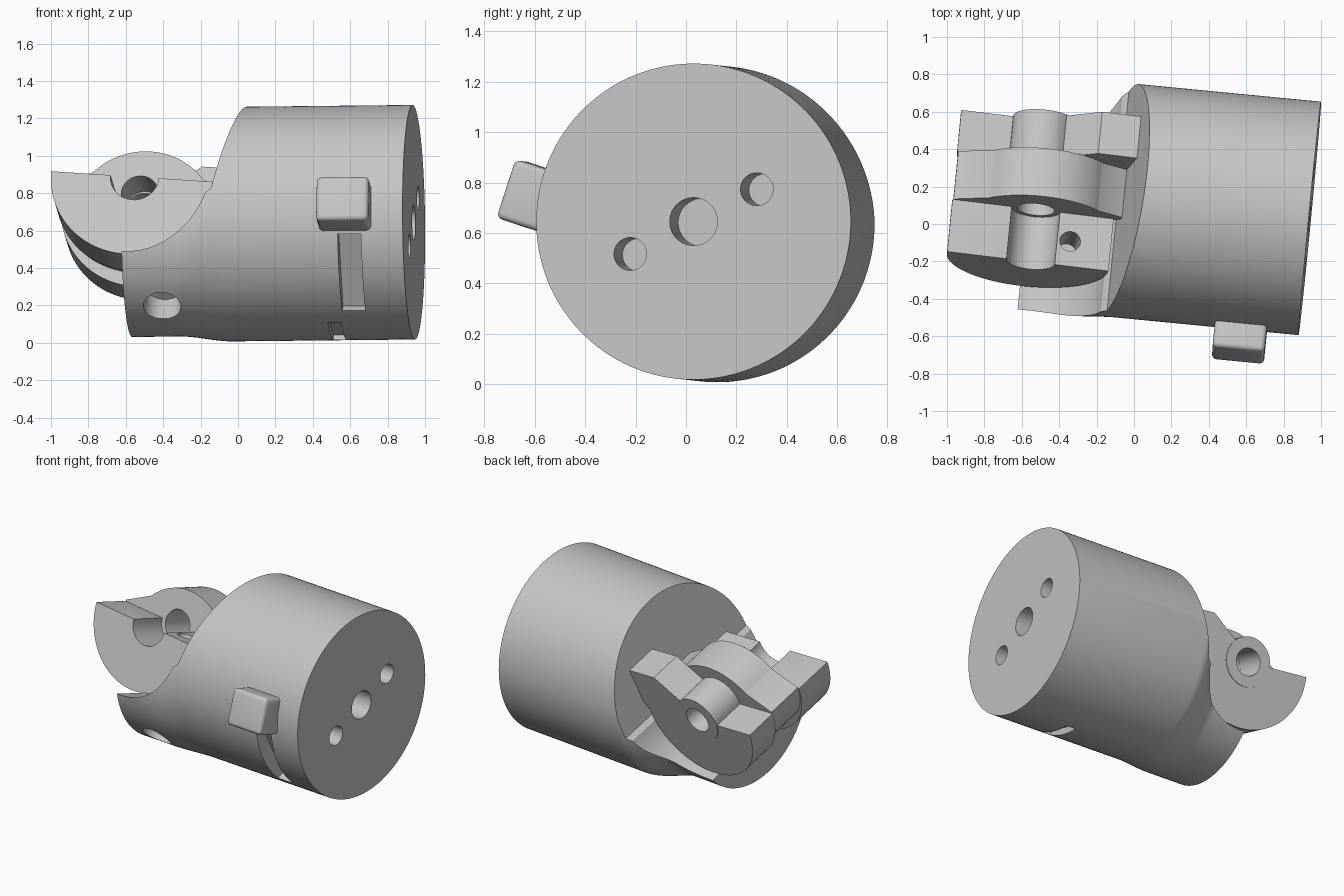
import bpy, bmesh, math
from mathutils import Matrix, Vector

if "Cube" in bpy.data.objects:
    bpy.data.objects.remove(bpy.data.objects["Cube"])

# Local frame: origin at the flat end centre, X along the shank, Z rolled "up"
D = math.radians
FRAME = (Matrix.Translation((0.94, 0.03, 0.645)) @ Matrix.Rotation(D(-5.5), 4, 'Z')
         @ Matrix.Rotation(D(-0.6), 4, 'Y') @ Matrix.Rotation(D(-18), 4, 'X'))
# Jaw frame: centre of the cross hole, pitched slightly
JAW = Matrix.Translation((-1.476, 0, 0.132)) @ Matrix.Rotation(D(4.5), 4, 'Y')

steel = bpy.data.materials.new("steel grey")
steel.diffuse_color = (0.56, 0.56, 0.56, 1)
steel.use_nodes = True
steel.node_tree.nodes["Principled BSDF"].inputs["Base Color"].default_value = steel.diffuse_color


def make(name, bm, mat=Matrix()):
    bmesh.ops.transform(bm, matrix=FRAME @ mat, verts=bm.verts)
    bmesh.ops.recalc_face_normals(bm, faces=bm.faces)
    me = bpy.data.meshes.new(name)
    bm.to_mesh(me)
    bm.free()
    ob = bpy.data.objects.new(name, me)
    bpy.context.collection.objects.link(ob)
    me.materials.append(steel)
    return ob


def loft(name, rings, mat=Matrix()):
    """Skin a list of equal-length point rings and cap both ends."""
    bm = bmesh.new()
    vs = [[bm.verts.new(p) for p in ring] for ring in rings]
    bm.faces.new(vs[0])
    bm.faces.new(vs[-1][::-1])
    n = len(vs[0])
    for a, b in zip(vs, vs[1:]):
        for i in range(n):
            j = (i + 1) % n
            bm.faces.new((a[i], b[i], b[j], a[j]))
    return make(name, bm, mat)


def prism(name, pts, a, b, mat=Matrix()):
    """Extrude an (x, z) profile along Y."""
    return loft(name, [[(x, t, z) for x, z in pts] for t in (a, b)], mat)


def rod(name, start, end, r, mat=Matrix(), seg=48):
    s, e = Vector(start), Vector(end)
    bm = bmesh.new()
    bmesh.ops.create_cone(bm, cap_ends=True, segments=seg, radius1=r, radius2=r,
                          depth=(e - s).length)
    rot = (e - s).to_track_quat('Z', 'Y').to_matrix().to_4x4()
    return make(name, bm, mat @ Matrix.Translation((s + e) / 2) @ rot)


def box(name, centre, size, roll=0):
    bm = bmesh.new()
    bmesh.ops.create_cube(bm, size=1)
    bmesh.ops.scale(bm, vec=size, verts=bm.verts)
    bmesh.ops.translate(bm, vec=centre, verts=bm.verts)
    return make(name, bm, Matrix.Rotation(D(roll), 4, 'X'))


def apply(ob, mod):
    bpy.context.view_layer.objects.active = ob
    bpy.ops.object.modifier_apply(modifier=mod.name)


def boolean(ob, other, op='DIFFERENCE'):
    m = ob.modifiers.new("bool", 'BOOLEAN')
    m.operation, m.solver, m.object = op, 'EXACT', other
    apply(ob, m)
    bpy.data.objects.remove(other, do_unlink=True)


def arc(cx, cz, rx, rz, a0, a1, n=32):
    return [(cx + rx * math.cos(D(a0 + (a1 - a0) * i / n)),
             cz + rz * math.sin(D(a0 + (a1 - a0) * i / n))) for i in range(n + 1)]


# Shank body: round bar blending into a slimmer, offset nose
def section(x, t):
    r = 0.627 - 0.082 * t
    return [(x, y, z) for y, z in arc(-0.075 * t, -0.08 * t, r, r, 0, 360, 128)[:-1]]


blend = [(-0.98 - 0.27 * i / 12, (i / 12) ** 2 * (3 - 2 * i / 12)) for i in range(13)]
body = loft("shank_body", [section(x, t) for x, t in [(0, 0)] + blend + [(-1.51, 1)]])
# Sloped shoulder running into the round jaw pocket
pocket = ([(-0.843, 0.8), (-1.03, 0.0)] + arc(-1.476, 0.132, 0.44, 0.46, -20, -90)
          + [(-1.8, -0.328), (-1.8, 0.8)])
boolean(body, prism("cutter", pocket, -1, 1))
# Three holes in the end face
for off, r in ((0, 0.095), (0.2, 0.065), (-0.2, 0.065)):
    boolean(body, rod("cutter", (-0.35, off, off), (0.1, off, off), r))
# Radial hole in the nose
boolean(body, rod("cutter", (-1.31, -0.24, -0.42), (-1.31, -0.36, -0.63), 0.1))
# Slots below the key
boolean(body, box("cutter", (-0.287, 0, -0.64), (0.125, 0.46, 0.22), -45))
boolean(body, box("cutter", (-0.40, 0, -0.65), (0.07, 0.3, 0.14), 0))

# Side key
key = box("side_key", (-0.31, -0.635, -0.11), (0.28, 0.27, 0.245))
bev = key.modifiers.new("bevel", 'BEVEL')
bev.width, bev.segments = 0.025, 4
apply(key, bev)

# Front jaw plate: half disc with a round notch and a small hole
R = 0.435
front = prism("front_jaw", arc(0, 0, R, R, 0, -180, 48), -0.435, -0.14, JAW)
boolean(front, rod("cutter", (0.015, -0.6, 0), (0.015, -0.1, 0), 0.13, JAW))
boolean(front, rod("cutter", (0.215, -0.295, -0.22), (0.215, -0.295, 0.2), 0.055, JAW))

# Middle jaw plate: arched top with sloping flanks, shallower underside
arch = arc(0.05, -0.14, 0.385, 0.38, 40, 140)
under = [(-0.43, 0.01)] + arc(0, 0, 0.43, 0.36, 185, 355) + [(0.5, 0.03)]
middle = prism("middle_jaw", arch + under, -0.14, 0.13, JAW)
boolean(middle, rod("cutter", (0.015, -0.3, 0), (0.015, 0.3, 0), 0.1, JAW))

# Rear jaw plate: raised pad toward the shank and a round boss
rear_pts = ([(0.12, 0.12), (0.30, 0.26), (0.57, 0.26), (0.52, 0.1)]
            + arc(0, 0, R, R, -5, -180, 48) + [(0.10, 0)])
rear = prism("rear_jaw", rear_pts, 0.13, 0.365, JAW)
boolean(rear, rod("boss", (0.01, 0.131, 0), (0.01, 0.37, 0), 0.165, JAW), 'UNION')
boolean(rear, rod("cutter", (0.01, 0, 0), (0.01, 0.5, 0), 0.09, JAW))

# Smooth round surfaces, keep edges crisp
bpy.ops.object.select_all(action='DESELECT')
for ob in (body, key, front, middle, rear):
    ob.select_set(True)
    bpy.context.view_layer.objects.active = ob
bpy.ops.object.shade_smooth_by_angle(angle=D(30))
